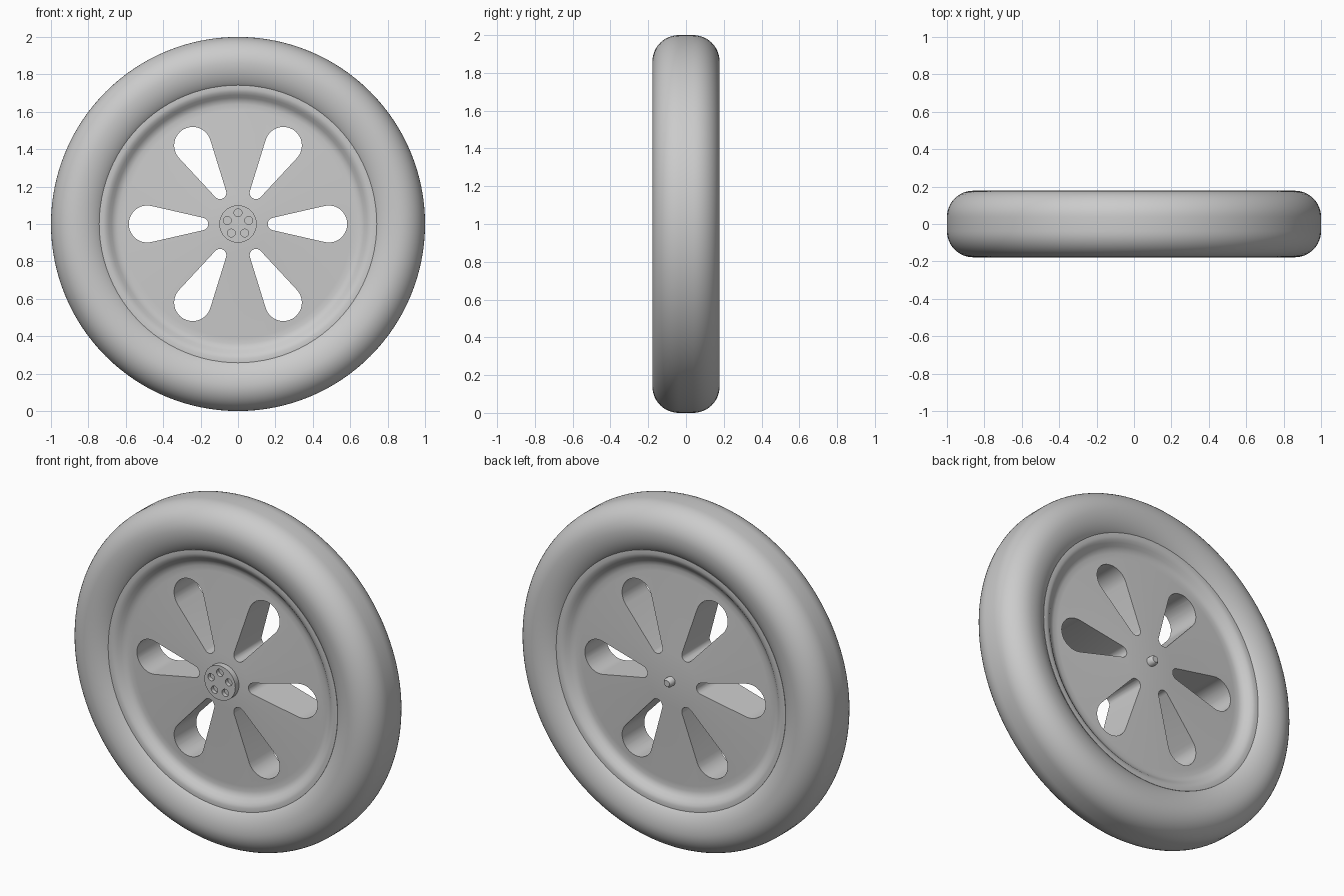
import bpy, bmesh, math
from math import cos, sin, pi

if "Cube" in bpy.data.objects:
    bpy.data.objects.remove(bpy.data.objects["Cube"])

grey = bpy.data.materials.new("light_grey")
grey.diffuse_color = (0.6, 0.6, 0.6, 1)
grey.use_nodes = True
grey.node_tree.nodes["Principled BSDF"].inputs["Base Color"].default_value = grey.diffuse_color
CENTRE_Z = 1.0


def finish(name, bm):
    bmesh.ops.recalc_face_normals(bm, faces=bm.faces)
    me = bpy.data.meshes.new(name)
    bm.to_mesh(me)
    bm.free()
    me.materials.append(grey)
    ob = bpy.data.objects.new(name, me)
    ob.location.z = CENTRE_Z
    bpy.context.collection.objects.link(ob)
    return ob


def revolve(name, profile, steps, closed=False):
    """Turn (radius, y) points around the wheel axis."""
    bm = bmesh.new()
    rings = []
    for r, y in profile:
        if r == 0:
            rings.append([bm.verts.new((0, y, 0))] * steps)
        else:
            rings.append([bm.verts.new((r * cos(2 * pi * i / steps), y, r * sin(2 * pi * i / steps)))
                          for i in range(steps)])
    pairs = list(zip(rings, rings[1:])) + ([(rings[-1], rings[0])] if closed else [])
    for a, b in pairs:
        for i in range(steps):
            j = (i + 1) % steps
            bm.faces.new(list(dict.fromkeys((a[i], a[j], b[j], b[i]))))
    return finish(name, bm)


def prisms(name, outlines, y0, y1):
    """Extrude each (x, z) outline from y0 to y1."""
    bm = bmesh.new()
    for pts in outlines:
        a = [bm.verts.new((x, y0, z)) for x, z in pts]
        b = [bm.verts.new((x, y1, z)) for x, z in pts]
        bm.faces.new(a)
        bm.faces.new(b[::-1])
        for i in range(len(pts)):
            j = (i + 1) % len(pts)
            bm.faces.new((a[i], b[i], b[j], a[j]))
    return finish(name, bm)


def select(ob):
    bpy.ops.object.select_all(action='DESELECT')
    ob.select_set(True)
    bpy.context.view_layer.objects.active = ob


def cut(ob, cutter):
    select(ob)
    mod = ob.modifiers.new("cut", 'BOOLEAN')
    mod.operation = 'DIFFERENCE'
    mod.solver = 'EXACT'
    mod.object = cutter
    bpy.ops.object.modifier_apply(modifier=mod.name)
    bpy.data.objects.remove(cutter)


def smooth(ob, degrees=35):
    select(ob)
    bpy.ops.object.shade_smooth_by_angle(angle=math.radians(degrees))


def arc(cx, cz, r, a0, a1, n):
    return [(cx + r * cos(a0 + (a1 - a0) * i / n), cz + r * sin(a0 + (a1 - a0) * i / n))
            for i in range(n + 1)]


def turn(pts, a):
    return [(x * cos(a) - z * sin(a), x * sin(a) + z * cos(a)) for x, z in pts]


# Tyre: rounded tread and bulging walls, tucked into the rim
half = [(0.72, 0.10), (0.738, 0.135)]
for i in range(7):                                   # inner wall
    t = -pi / 4 * (1 - i / 6)
    half.append((0.86 + 0.17 * sin(t), 0.038 + 0.14 * cos(t)))
for i in range(1, 13):                               # outer shoulder
    t = pi / 2 * i / 12
    half.append((0.86 + 0.14 * sin(t), 0.038 + 0.14 * cos(t)))
tyre = revolve("tyre", half + [(r, -y) for r, y in reversed(half)], 128, closed=True)
smooth(tyre)

# Wheel disc: rolled lip, shallow groove and gently domed centre
half = [(0, 0.14), (0.16, 0.13), (0.61, 0.098), (0.64, 0.097), (0.66, 0.102), (0.675, 0.112),
        (0.69, 0.126), (0.705, 0.136), (0.72, 0.141), (0.742, 0.14)]
disc = revolve("wheel_disc", [(r, -y) for r, y in half] + half[::-1], 96)

# Six teardrop openings through the disc
c1, r1, c2, r2 = 0.193, 0.034, 0.485, 0.099
phi = math.acos((r1 - r2) / (c2 - c1))
drop = arc(c2, 0, r2, -phi, phi, 20) + arc(c1, 0, r1, phi, 2 * pi - phi, 12)
cut(disc, prisms("opening_cutter", [turn(drop, k * pi / 3) for k in range(6)], -0.3, 0.3))
smooth(disc)

# Front hub cap with five bolt recesses
hub = revolve("hub_cap", [(0, -0.168), (0.1, -0.168), (0.1, -0.12), (0, -0.12)], 48)
bolt = arc(0.06, 0, 0.021, 0, 2 * pi * 23 / 24, 23)
cut(hub, prisms("bolt_cutter", [turn(bolt, pi / 2 + k * 2 * pi / 5) for k in range(5)], -0.2, -0.145))
smooth(hub)

# Axle stub at the back
axle = revolve("axle_stub", [(0, 0.10), (0.027, 0.10), (0.027, 0.165), (0.018, 0.178), (0, 0.178)], 24)
smooth(axle)
